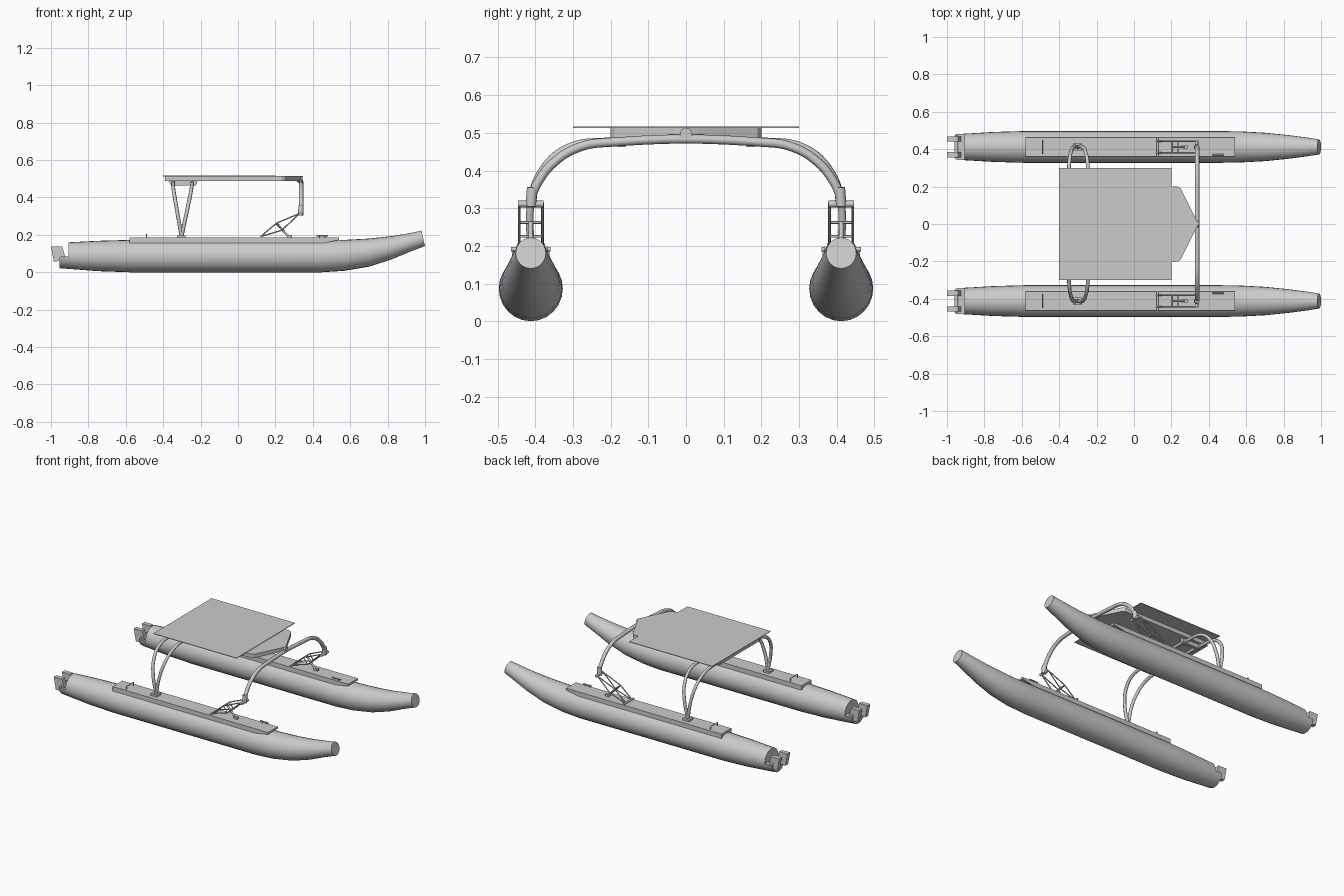
import bpy, bmesh, math
from mathutils import Vector

cube = bpy.data.objects.get("Cube")
if cube:
    bpy.data.objects.remove(cube, do_unlink=True)

grey = bpy.data.materials.new("plain_grey")
grey.use_nodes = True
grey.diffuse_color = (0.6, 0.6, 0.6, 1)
grey.node_tree.nodes["Principled BSDF"].inputs["Base Color"].default_value = (0.6, 0.6, 0.6, 1)

HULL_Y = 0.412


def finish(name, bm, smooth=False):
    bmesh.ops.recalc_face_normals(bm, faces=bm.faces[:])
    mesh = bpy.data.meshes.new(name)
    bm.to_mesh(mesh)
    bm.free()
    mesh.materials.append(grey)
    obj = bpy.data.objects.new(name, mesh)
    bpy.context.collection.objects.link(obj)
    if smooth:
        select(obj)
        bpy.ops.object.shade_smooth_by_angle(angle=math.radians(35))
    return obj


def select(obj):
    bpy.ops.object.select_all(action='DESELECT')
    obj.select_set(True)
    bpy.context.view_layer.objects.active = obj


def prism(name, points, offset):
    """Extrude a flat outline of 3D points along an offset vector."""
    bm = bmesh.new()
    face = bm.faces.new([bm.verts.new(p) for p in points])
    ext = bmesh.ops.extrude_face_region(bm, geom=[face])
    bmesh.ops.translate(bm, vec=Vector(offset),
                        verts=[v for v in ext["geom"] if isinstance(v, bmesh.types.BMVert)])
    return finish(name, bm)


def box(name, x0, x1, y0, y1, z0, z1):
    return prism(name, [(x0, y0, z0), (x1, y0, z0), (x1, y1, z0), (x0, y1, z0)], (0, 0, z1 - z0))


def tube(name, points, radius, curved=False):
    """Sweep a round section along a path."""
    data = bpy.data.curves.new(name, 'CURVE')
    data.dimensions = '3D'
    data.bevel_depth = radius
    data.bevel_resolution = 2
    data.resolution_u = 6
    data.use_fill_caps = True
    data.materials.append(grey)
    spline = data.splines.new('BEZIER')
    spline.bezier_points.add(len(points) - 1)
    for bp, p in zip(spline.bezier_points, points):
        bp.co = p
        bp.handle_left_type = bp.handle_right_type = 'AUTO' if curved else 'VECTOR'
    if not curved:
        data.resolution_u = 1
    obj = bpy.data.objects.new(name, data)
    bpy.context.collection.objects.link(obj)
    select(obj)
    bpy.ops.object.convert(target='MESH')
    bpy.ops.object.shade_smooth_by_angle(angle=math.radians(50))


def hull(name, yc):
    # x, bottom, top, half width, height limit (the limit cuts the stern step)
    stations = [(-0.955, 0.022, 0.158, 0.068, 0.085), (-0.905, 0.018, 0.16, 0.071, 0.085),
                (-0.905, 0.018, 0.16, 0.071, 1), (-0.75, 0.006, 0.168, 0.08, 1),
                (-0.58, 0, 0.173, 0.085, 1), (0.45, 0, 0.173, 0.085, 1),
                (0.57, 0.008, 0.173, 0.083, 1), (0.7, 0.03, 0.18, 0.076, 1),
                (0.82, 0.068, 0.193, 0.064, 1), (0.92, 0.11, 0.209, 0.051, 1),
                (0.98, 0.14, 0.222, 0.04, 1)]
    bm = bmesh.new()
    rings = []
    n = 24
    for x, lo, hi, w, cap in stations:
        ring = []
        for i in range(n):
            a = math.tau * i / n
            z = (lo + hi) / 2 + (hi - lo) / 2 * math.sin(a)
            # the bow end face leans forward at its foot
            lean = 0.02 * (hi - z) / (hi - lo) if x > 0.95 else 0
            ring.append(bm.verts.new((x + lean, yc + w * math.cos(a), min(z, cap))))
        rings.append(ring)
    for a, b in zip(rings, rings[1:]):
        for i in range(n):
            j = (i + 1) % n
            bm.faces.new((a[i], a[j], b[j], b[i]))
    bm.faces.new(rings[0])
    bm.faces.new(rings[-1])
    bmesh.ops.remove_doubles(bm, verts=bm.verts[:], dist=0.0001)
    finish(name, bm, True)


for s, side in ((1, "left"), (-1, "right")):
    yc = s * HULL_Y

    def at(x, dy, z):
        return (x, yc + s * dy, z)

    hull(side + "_hull", yc)

    # raised deck with a tapered front end
    prism(side + "_deck", [at(-0.58, -0.05, 0.155), at(0.45, -0.05, 0.155), at(0.54, -0.05, 0.172),
                           at(0.54, -0.05, 0.185), at(-0.58, -0.05, 0.185)], (0, s * 0.1, 0))

    # twin stern paddles
    for k, dy in enumerate((-0.056, 0.028)):
        prism(f"{side}_stern_paddle_{k}",
              [at(-1, dy, 0.138), at(-0.94, dy, 0.138), at(-0.925, dy, 0.085),
               at(-0.945, dy, 0.06), at(-0.985, dy, 0.058)], (0, s * 0.028, 0))
    tube(side + "_paddle_shaft", [at(-0.95, -0.06, 0.09), at(-0.95, 0.06, 0.09)], 0.01)

    # deck handles
    tube(side + "_rear_handle", [at(-0.49, -0.035, 0.185), at(-0.49, -0.035, 0.204),
                                 at(-0.49, 0.035, 0.204), at(-0.49, 0.035, 0.185)], 0.003)
    tube(side + "_front_handle", [at(0.42, -0.042, 0.195), at(0.48, -0.042, 0.195)], 0.004)
    for x in (0.435, 0.465):
        tube(side + "_handle_post", [at(x, -0.042, 0.18), at(x, -0.042, 0.195)], 0.003)

    # foot of the rear arches
    box(side + "_rear_foot", -0.325, -0.28, yc - 0.022, yc + 0.022, 0.183, 0.197)

    # sprung truss carrying the front arch
    tube(side + "_truss_hinge", [at(0.125, -0.052, 0.191), at(0.125, 0.052, 0.191)], 0.006)
    for dy in (-0.031, 0.031):
        foot, knee, top = at(0.12, dy, 0.19), at(0.205, dy, 0.262), at(0.33, dy, 0.315)
        lower = at(0.235, dy, 0.225)
        tube(side + "_truss_upper_rail", [foot, knee, top], 0.0035)
        tube(side + "_truss_lower_rail", [foot, lower, top], 0.0035)
        tube(side + "_truss_brace", [knee, lower], 0.003)
    for x, z in ((0.205, 0.262), (0.235, 0.225)):
        tube(side + "_truss_rung", [at(x, -0.031, z), at(x, 0.031, z)], 0.0035)
    tube(side + "_shock_absorber", [at(0.275, 0, 0.186), at(0.207, 0, 0.26)], 0.006)
    box(side + "_shock_foot", 0.262, 0.288, yc - 0.008, yc + 0.008, 0.184, 0.198)
    tube(side + "_truss_head", [at(0.335, -0.034, 0.311), at(0.335, 0.034, 0.311)], 0.009)
    tube(side + "_arch_socket", [at(0.335, 0, 0.305), at(0.337, -0.004, 0.355)], 0.015)


def arch(name, profile, x_at, radius):
    """Mirror a half profile of (y, z) pairs into a full curved arch."""
    full = profile + [(-y, z) for y, z in reversed(profile)]
    tube(name, [(x_at(z), y, z) for y, z in full], radius, True)


# front arch
arch("front_arch", [(0.412, 0.325), (0.395, 0.365), (0.35, 0.422), (0.28, 0.463), (0.2, 0.475)],
     lambda z: 0.337, 0.012)

# paired rear arches spreading from one foot
for k, spread in enumerate((-0.045, 0.055)):
    arch(f"rear_arch_{k}", [(0.412, 0.19), (0.412, 0.31), (0.385, 0.395), (0.315, 0.46), (0.2, 0.478)],
         lambda z: -0.302 + spread * min(1, (z - 0.19) / 0.26), 0.01)

# clamps joining the rear arches to the platform
for y in (-0.18, 0.16):
    prism("rear_clamp", [(-0.375, y, 0.492), (-0.215, y, 0.492), (-0.225, y, 0.463), (-0.355, y, 0.463)],
          (0, 0.02, 0))

# platform frame with a tapered nose
half = [(-0.39, 0.2), (0.235, 0.2), (0.25, 0.19), (0.33, 0.03), (0.342, 0)]
outline = half + [(x, -y) for x, y in reversed(half[:-1])]
prism("platform_frame", [(x, y, 0.488) for x, y in outline], (0, 0, 0.026))

# broad flat platform sheet
box("platform_sheet", -0.4, 0.2, -0.3, 0.3, 0.513, 0.517)

# pivot joining nose and front arch
tube("nose_pivot", [(0.315, 0, 0.498), (0.348, 0, 0.498)], 0.016)
box("nose_pivot_base", 0.32, 0.347, -0.016, 0.016, 0.478, 0.498)
